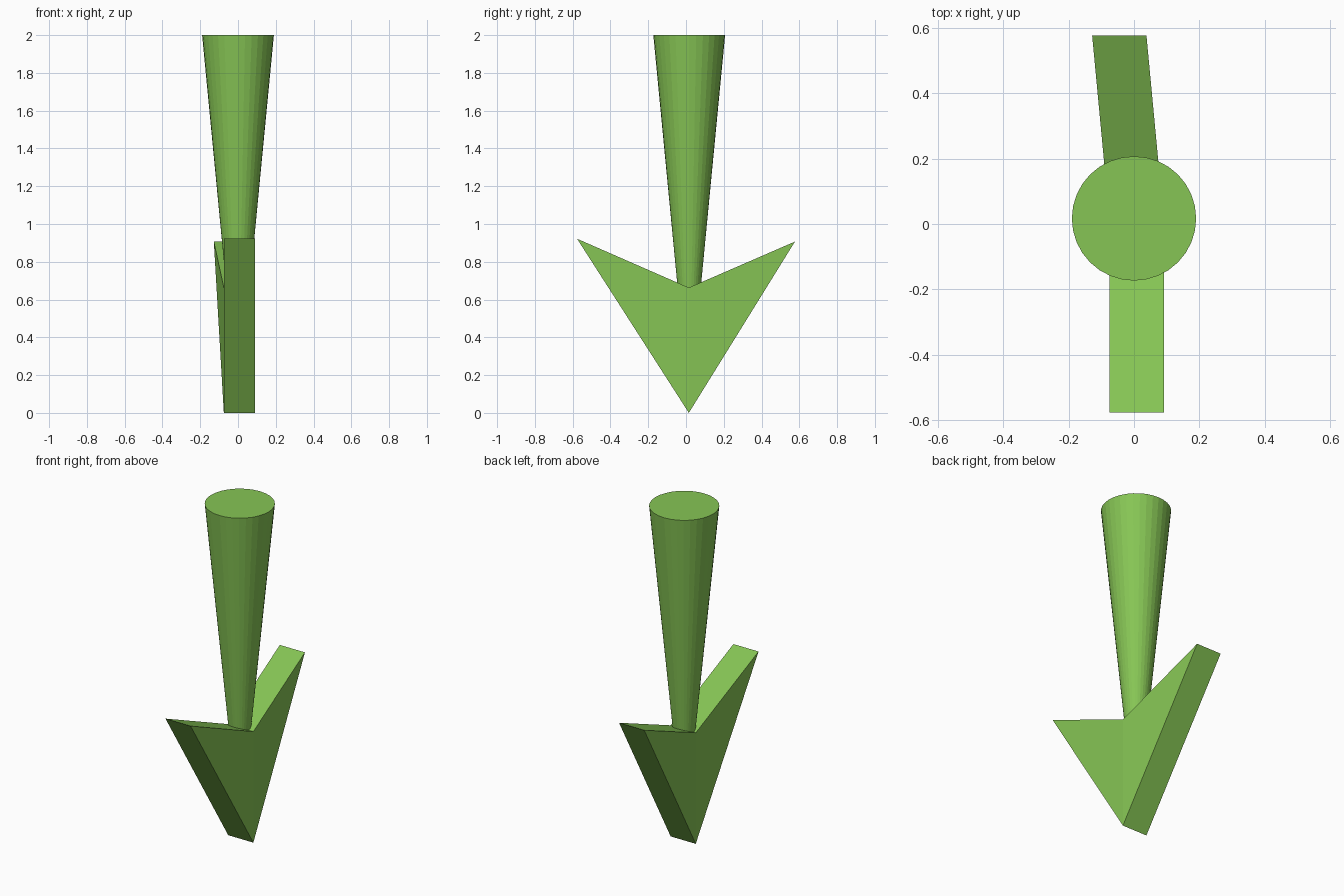
import bpy, bmesh

if "Cube" in bpy.data.objects:
    bpy.data.objects.remove(bpy.data.objects["Cube"])

green = bpy.data.materials.new("green")
green.diffuse_color = (0.24, 0.56, 0.09, 1)
green.use_nodes = True
green.node_tree.nodes["Principled BSDF"].inputs["Base Color"].default_value = green.diffuse_color


def finish(bm, name):
    bmesh.ops.recalc_face_normals(bm, faces=bm.faces)
    mesh = bpy.data.meshes.new(name)
    bm.to_mesh(mesh)
    bm.free()
    mesh.materials.append(green)
    obj = bpy.data.objects.new(name, mesh)
    bpy.context.collection.objects.link(obj)
    return obj


# Tapered shaft, seated slightly inside the notch of the head
z_low, z_high = 0.65, 2.0
bm = bmesh.new()
bmesh.ops.create_cone(bm, cap_ends=True, segments=32, radius1=0.06, radius2=0.19,
                      depth=z_high - z_low)
shaft = finish(bm, "shaft")
shaft.location = (0, 0.017, (z_low + z_high) / 2)

# Barbed head: two triangular wings sharing the tip-to-notch ridge;
# the rear barb is bent sideways. Points are (x offset, y, z).
center, half = 0.008, 0.083
tip, notch = (0, 0.015, 0), (0, 0.015, 0.663)
front_barb, back_barb = (0, -0.577, 0.922), (-0.053, 0.577, 0.907)
outline = [tip, front_barb, notch, back_barb]

bm = bmesh.new()
left, right = [[bm.verts.new((center + s * half + x, y, z)) for x, y, z in outline]
               for s in (-1, 1)]
for side in (left, right):
    bm.faces.new(side[:3])
    bm.faces.new((side[0], side[2], side[3]))
for i in range(4):
    j = (i + 1) % 4
    bm.faces.new((left[i], left[j], right[j], right[i]))
finish(bm, "arrow_head")
